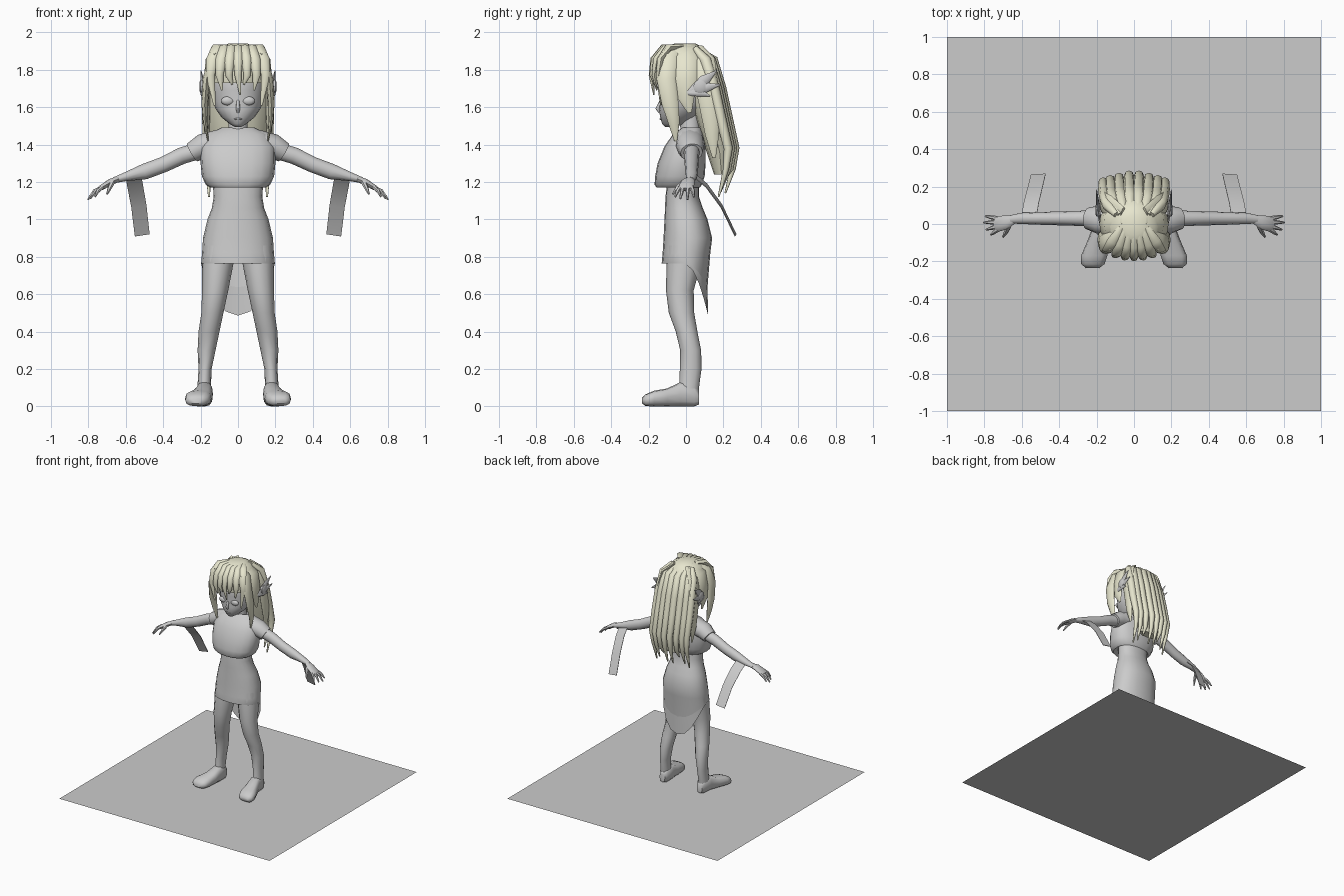
import bpy, bmesh, math
from mathutils import Vector, Matrix


def material(name, rgb):
    m = bpy.data.materials.new(name)
    m.diffuse_color = (*rgb, 1)
    return m


GREY = material("plain grey", (0.6, 0.6, 0.6))
BLONDE = material("pale blonde", (0.88, 0.87, 0.68))


def finish(name, bm, mat, mirror=False, angle=50):
    bmesh.ops.recalc_face_normals(bm, faces=bm.faces[:])
    me = bpy.data.meshes.new(name)
    bm.to_mesh(me)
    bm.free()
    me.materials.append(mat)
    me.shade_smooth()
    me.set_sharp_from_angle(angle=math.radians(angle))
    ob = bpy.data.objects.new(name, me)
    bpy.context.collection.objects.link(ob)
    if mirror:
        ob.modifiers.new("mirror", 'MIRROR')
    return ob


def tube(name, pts, mat=GREY, n=12, wide=(1, 0, 0), axis=None, p=1.0, caps=(True, True), mirror=False):
    """Loft of elliptical rings; each point is (x, y, z, half width, half depth)."""
    bm = bmesh.new()
    cs = [Vector(q[:3]) for q in pts]
    phase, k = (math.pi / 4, math.sqrt(2)) if n == 4 else (0, 1)
    rings = []
    for i, q in enumerate(pts):
        t = Vector(axis) if axis else (cs[min(i + 1, len(cs) - 1)] - cs[max(i - 1, 0)]).normalized()
        s = Vector(wide)
        s = (s - t * s.dot(t)).normalized()
        u = t.cross(s)
        ring = []
        for j in range(n):
            a = phase + math.tau * j / n
            c, d = [math.copysign(abs(f) ** p, f) * k for f in (math.cos(a), math.sin(a))]
            ring.append(bm.verts.new(cs[i] + s * q[3] * c + u * q[4] * d))
        rings.append(ring)
    for a, b in zip(rings, rings[1:]):
        for j in range(n):
            bm.faces.new((a[j], a[(j + 1) % n], b[(j + 1) % n], b[j]))
    for use, ring in zip(caps, (rings[0], rings[-1])):
        if use:
            bm.faces.new(ring)
    return finish(name, bm, mat, mirror)


def stack(name, rows, **kw):
    """Upright loft from rows of (z, front y, back y, half width)."""
    pts = [(0, (a + b) / 2, z, w, (b - a) / 2) for z, a, b, w in rows]
    return tube(name, pts, axis=(0, 0, 1), **kw)


def ball(name, loc, size, mat=GREY, mirror=False):
    bm = bmesh.new()
    bmesh.ops.create_uvsphere(bm, u_segments=12, v_segments=8, radius=1,
                              matrix=Matrix.LocRotScale(Vector(loc), None, Vector(size)))
    return finish(name, bm, mat, mirror)


# Square base sheet
bm = bmesh.new()
bmesh.ops.create_grid(bm, x_segments=1, y_segments=1, size=1)
finish("base_sheet", bm, GREY)

# Waist and skirt, with a long tail at the back
skirt = stack("skirt", [(1.28, -.09, .07, .14), (1.12, -.11, .07, .13), (1.06, -.112, .09, .14),
                        (1.0, -.115, .115, .163), (.9, -.12, .14, .187), (.82, -.125, .13, .192),
                        (.765, -.13, .115, .197), (.764, -.13, .118, .197)], n=20, p=.9, caps=(True, False))
for v in skirt.data.vertices:
    if v.co.z < .77 and v.co.y > -.01:
        s = (v.co.y + .01) / .126
        v.co.z -= (.27 if v.co.z < .7645 else .13) * s * s

# Loose top with short sleeves
stack("top", [(1.465, -.02, .08, .075), (1.49, -.02, .085, .09), (1.455, -.07, .095, .16),
              (1.39, -.115, .105, .2), (1.3, -.152, .105, .2), (1.23, -.165, .1, .193),
              (1.185, -.168, .085, .172), (1.17, -.158, .075, .15), (1.19, -.1, .06, .12)],
      n=20, p=.85)
tube("sleeve", [(.1, .02, 1.41, .08, .07), (.19, .022, 1.39, .075, .066), (.245, .03, 1.357, .06, .055)],
     wide=(0, 1, 0), mirror=True)

# Arms, palms and fingers
tube("arm", [(.2, .03, 1.37, .045, .045), (.3, .03, 1.34, .04, .045), (.4, .03, 1.292, .037, .042),
             (.5, .03, 1.255, .034, .042), (.6, .03, 1.228, .03, .024), (.66, .025, 1.21, .022, .016)],
     wide=(0, 1, 0), mirror=True)
tube("palm", [(.64, .027, 1.215, .022, .016), (.68, .01, 1.2, .037, .018), (.73, 0, 1.17, .042, .015),
              (.745, 0, 1.16, .035, .01)], wide=(0, 1, 0), n=10, mirror=True)
for x, y, z, y0 in [(.795, .042, 1.12, .03), (.803, .008, 1.105, .01), (.79, -.03, 1.11, -.012),
                    (.765, -.058, 1.12, -.03)]:
    tube("finger", [(.725, y0, 1.172, .012, .011), ((x + .73) / 2, (y + y0) / 2, 1.153, .011, .011),
                    (x, y, z, .005, .005)], wide=(0, 1, 0), n=6, mirror=True)
tube("thumb", [(.67, -.015, 1.2, .014, .014), (.685, -.045, 1.17, .012, .012), (.7, -.07, 1.135, .005, .005)],
     wide=(1, 0, 0), n=6, mirror=True)

# Ribbons hanging from the forearms
tube("ribbon", [(.56, .045, 1.235, .042, .002), (.55, .11, 1.18, .042, .002), (.53, .19, 1.07, .041, .002),
                (.512, .265, .915, .04, .002)], n=4, wide=(1, 0, -.3), mirror=True)

# Legs and feet
tube("leg", [(.1, 0, .86, .088, .1), (.108, -.012, .76, .083, .092), (.122, -.033, .62, .07, .074),
             (.137, -.024, .5, .059, .068), (.155, .003, .4, .056, .058), (.168, .025, .3, .048, .056),
             (.176, .025, .2, .035, .058), (.18, .018, .12, .036, .054), (.18, .01, .05, .038, .055)],
     axis=(0, 0, 1), mirror=True)
tube("foot", [(.177, .07, .05, .025, .04), (.177, .045, .058, .04, .058), (.18, -.03, .065, .046, .065),
              (.195, -.1, .048, .058, .048), (.213, -.17, .042, .07, .042), (.22, -.215, .033, .062, .032),
              (.222, -.235, .03, .035, .015)], axis=(0, -1, 0), p=.75, mirror=True)

# Neck and head
stack("neck", [(1.42, -.04, .09, .065), (1.48, -.03, .075, .052), (1.58, -.035, .075, .052)])
stack("head", [(1.494, -.11, -.06, .018), (1.51, -.127, .0, .045), (1.545, -.138, .05, .088),
               (1.59, -.145, .1, .12), (1.63, -.138, .12, .133), (1.69, -.148, .135, .14),
               (1.77, -.14, .14, .14), (1.84, -.1, .12, .11), (1.89, -.03, .05, .03)], n=20)
ball("eye", (.055, -.124, 1.633), (.036, .018, .024), mirror=True)
tube("nose", [(0, -.13, 1.64, .008, .008), (0, -.15, 1.59, .011, .014), (0, -.14, 1.573, .008, .008)], n=8)
ball("mouth", (0, -.133, 1.536), (.022, .008, .006))

# Pointed ear pieces with a round disc
for tip, w in [((.198, .165, 1.795), .03), ((.2, .185, 1.72), .026), ((.195, .13, 1.66), .02)]:
    mid = [(a + b) / 2 for a, b in zip((.188, .03, 1.69), tip)]
    tube("ear_point", [(.18, .01, 1.675, .012, .008), (mid[0], mid[1], mid[2], w, .01), (*tip, .002, .002)],
         n=6, wide=(0, -.5, 1), mirror=True)
tube("ear_disc", [(.18, .075, 1.71, .036, .036), (.2, .075, 1.71, .036, .036), (.206, .075, 1.71, .024, .024)],
     wide=(0, 1, 0), mirror=True)

# Hair: cap and mass behind the head
stack("hair_cap", [(1.94, -.06, .05, .05), (1.915, -.13, .1, .11), (1.86, -.165, .145, .15),
                   (1.79, -.175, .165, .168), (1.73, -.165, .17, .17)], mat=BLONDE, n=20)
tube("hair_back", [(0, .08, 1.78, .155, .09), (0, .11, 1.62, .165, .085), (0, .15, 1.48, .155, .08),
                   (0, .18, 1.36, .13, .07), (0, .19, 1.24, .1, .04)], axis=(0, 0, 1), mat=BLONDE)


def lock(name, path, w, d, wide=(1, 0, 0), mirror=True):
    """Tapered strand of hair along a path."""
    last = len(path) - 1
    taper = [1 - .85 * (i / last) ** 3 if i else .5 for i in range(last + 1)]
    tube(name, [(*q, w * f, d * f) for q, f in zip(path, taper)], BLONDE, 8, wide, mirror=mirror)


# Fringe over the forehead
for x, tx, tz, w in [(0, .012, 1.665, .028), (.045, .03, 1.72, .03), (.09, .085, 1.69, .033), (.135, .125, 1.61, .038)]:
    y = -.195 * math.sqrt(1 - (x / .22) ** 2)
    lock("fringe_lock", [(x * .5, -.02, 1.925), (x * .8, y * .62, 1.915), (x, y * .88, 1.855),
                         (x * 1.1, y * .95, 1.77), (tx, y * .88, tz)], w, .022, mirror=x > 0)

# Side locks
lock("front_side_lock", [(.06, -.04, 1.92), (.135, -.09, 1.87), (.168, -.105, 1.75), (.178, -.085, 1.62),
                         (.175, -.065, 1.52), (.16, -.055, 1.42)], .055, .022, (0, 1, 0))
lock("middle_side_lock", [(.06, .01, 1.925), (.14, .0, 1.86), (.165, .0, 1.75), (.17, .0, 1.65),
                          (.165, .02, 1.57)], .07, .022, (0, 1, 0))
lock("rear_side_lock", [(.06, .06, 1.92), (.13, .09, 1.85), (.16, .11, 1.72), (.165, .13, 1.58),
                        (.168, .14, 1.45), (.16, .15, 1.33)], .065, .024, (0, 1, 0))

# Long wavy back locks
for i, x in enumerate((.025, .075, .12, .155)):
    o = -.012 * i
    z = (1.14, 1.2, 1.15, 1.12)[i]
    lock("back_lock", [(x * .6, .05, 1.915), (x * .9, .14 + o, 1.85), (x, .185 + o, 1.7), (x * 1.04, .22 + o, 1.55),
                       (x * 1.06, .262 + o, 1.38), (x * 1.02, .25 + o, 1.27), (x, .21 + o, z)],
         .034, .032)
